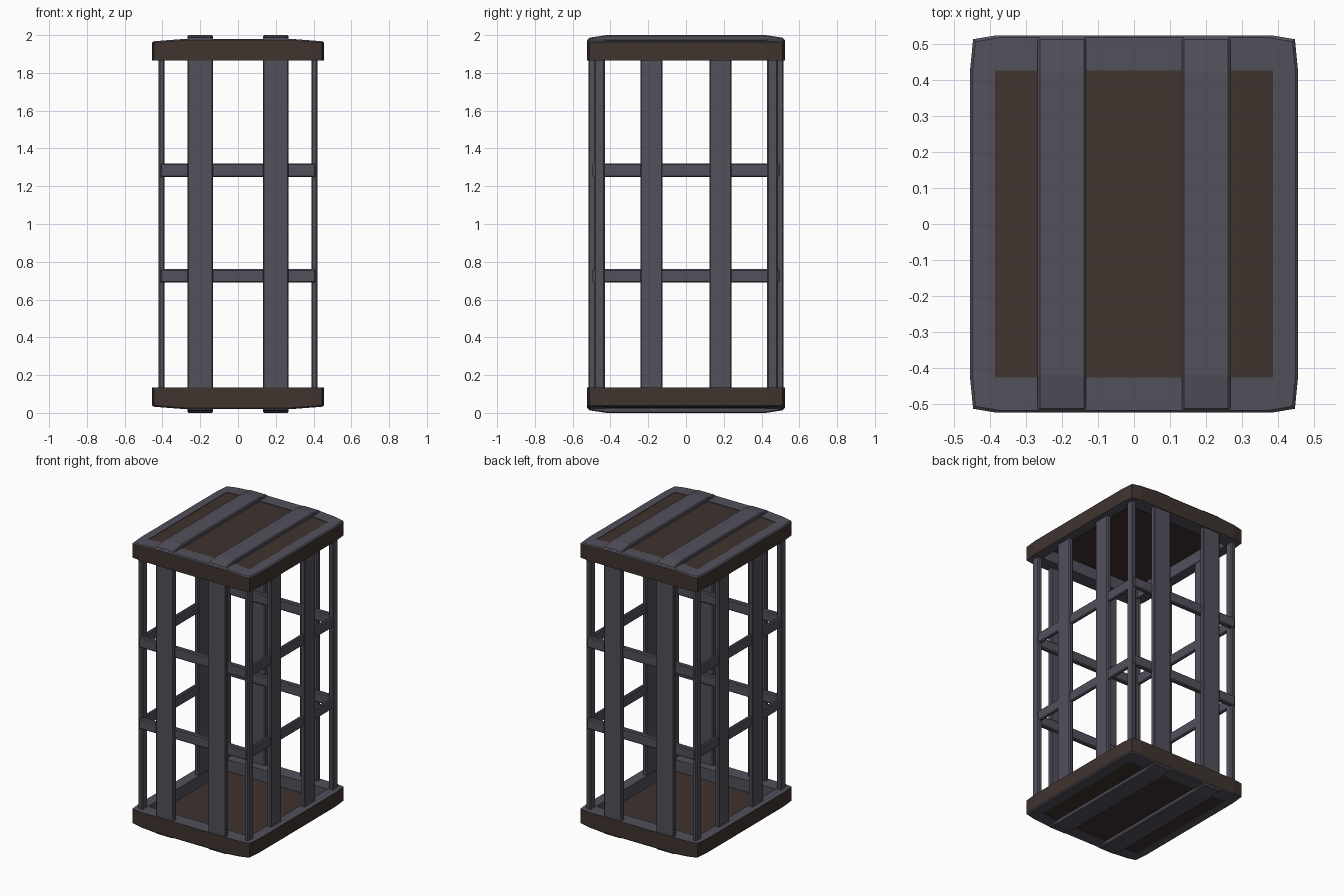
import bpy, bmesh
from mathutils import Matrix

if "Cube" in bpy.data.objects:
    bpy.data.objects.remove(bpy.data.objects["Cube"])


def material(name, col):
    m = bpy.data.materials.new(name)
    m.diffuse_color = (*col, 1)
    m.use_nodes = True
    m.node_tree.nodes["Principled BSDF"].inputs["Base Color"].default_value = m.diffuse_color
    return m


GREY = material("iron_grey", (0.085, 0.08, 0.105))
BROWN = material("dark_brown", (0.05, 0.033, 0.028))


def finish(name, bm, mats, bevel=0.0, flip=False):
    if flip:  # mirror the part from the roof to the base
        bm.transform(Matrix.Translation((0, 0, 2)) @ Matrix.Diagonal((1, 1, -1, 1)))
    bmesh.ops.recalc_face_normals(bm, faces=bm.faces)
    me = bpy.data.meshes.new(name)
    bm.to_mesh(me)
    bm.free()
    for m in mats:
        me.materials.append(m)
    ob = bpy.data.objects.new(name, me)
    bpy.context.collection.objects.link(ob)
    if bevel:
        b = ob.modifiers.new("bevel", 'BEVEL')
        b.width = bevel
        b.segments = 1
        b.limit_method = 'ANGLE'
    return ob


def bar(name, lo, hi):
    bm = bmesh.new()
    size = [h - l for l, h in zip(lo, hi)]
    mid = [(h + l) / 2 for l, h in zip(lo, hi)]
    bmesh.ops.create_cube(bm, size=1, matrix=Matrix.Translation(mid) @ Matrix.Diagonal((*size, 1)))
    return finish(name, bm, [GREY], 0.006)


def prism(name, pts, a, b, axis, mat, flip, bevel=0.0):
    # (u, z) profile extruded along x or y
    bm = bmesh.new()
    co = (lambda u, z, t: (t, u, z)) if axis == 'x' else (lambda u, z, t: (u, t, z))
    f = bm.faces.new([bm.verts.new(co(u, z, a)) for u, z in pts])
    ext = bmesh.ops.extrude_face_region(bm, geom=[f])
    d = co(0, 0, b - a)
    bmesh.ops.translate(bm, vec=d, verts=[v for v in ext['geom'] if isinstance(v, bmesh.types.BMVert)])
    return finish(name, bm, [mat], bevel, flip)


def top_z(x):
    return 1.98 - 0.013 * max(0, abs(x) - 0.28) / 0.175


def plan(quad):
    # mirror a quarter outline into a full loop
    q = list(quad)
    return (q + [(-x, y) for x, y in reversed(q)] + [(-x, -y) for x, y in q]
            + [(x, -y) for x, y in reversed(q)])


OUTER = plan([(0.455, 0.42), (0.446, 0.512), (0.38, 0.523), (0.28, 0.523)])
INNER = plan([(0.385, 0.34), (0.385, 0.425), (0.34, 0.425), (0.28, 0.425)])


def cap_frame(name, flip):
    # hollow rim: brown outside wall, grey top border and inside
    bm = bmesh.new()
    rings = [
        [(x, y, 1.865) for x, y in OUTER],
        [(x, y, top_z(x) - 0.007) for x, y in OUTER],
        [(x * 0.985, y * 0.987, top_z(x)) for x, y in OUTER],
        [(x, y, top_z(x)) for x, y in INNER],
        [(x, y, 1.865) for x, y in INNER],
    ]
    vs = [[bm.verts.new(p) for p in r] for r in rings]
    n = len(OUTER)
    for k in range(5):
        for i in range(n):
            j = (i + 1) % n
            a, b = vs[k], vs[(k + 1) % 5]
            f = bm.faces.new((a[i], a[j], b[j], b[i]))
            f.material_index = 1 if k == 0 else 0
    finish(name, bm, [GREY, BROWN], 0, flip)


# roof and base: rim, panel and two straps each
for part, flip in (("roof", False), ("base", True)):
    cap_frame(part + "_rim", flip)
    xs = (-0.386, -0.28, 0.28, 0.386)
    panel = [(x, top_z(x) - 0.003) for x in xs] + [(0.386, 1.945), (-0.386, 1.945)]
    prism(part + "_panel", panel, -0.426, 0.426, 'y', BROWN, flip)
    strap = [(-0.517, 1.965), (-0.517, 1.986), (-0.42, 2.0), (0.42, 2.0), (0.517, 1.986), (0.517, 1.965)]
    for side, x in (("left", -0.2), ("right", 0.2)):
        prism(f"{part}_strap_{side}", strap, x - 0.067, x + 0.067, 'x', GREY, flip, 0.006)

Z0, Z1 = 0.1, 1.9
for sx, xn in ((-1, "left"), (1, "right")):
    def xr(a, b):
        return sorted((sx * a, sx * b))
    for sy, yn in ((-1, "front"), (1, "back")):
        def yr(a, b):
            return sorted((sy * a, sy * b))

        def add(name, x, y):
            bar(f"{name}_{yn}_{xn}", (x[0], y[0], Z0), (x[1], y[1], Z1))
        # uprights
        add("wide_upright", xr(0.132, 0.267), yr(0.482, 0.516))
        add("side_upright", xr(0.388, 0.42), yr(0.125, 0.242))
        add("corner_post", xr(0.388, 0.42), yr(0.43, 0.486))

# crossbars
for lvl, z in (("lower", 0.725), ("upper", 1.285)):
    for s, xn, yn in ((-1, "left", "front"), (1, "right", "back")):
        x = sorted((s * 0.392, s * 0.415))
        y = sorted((s * 0.462, s * 0.494))
        bar(f"{lvl}_crossbar_{xn}", (x[0], -0.47, z - 0.036), (x[1], 0.47, z + 0.036))
        bar(f"{lvl}_crossbar_{yn}", (-0.41, y[0], z - 0.036), (0.41, y[1], z + 0.036))
